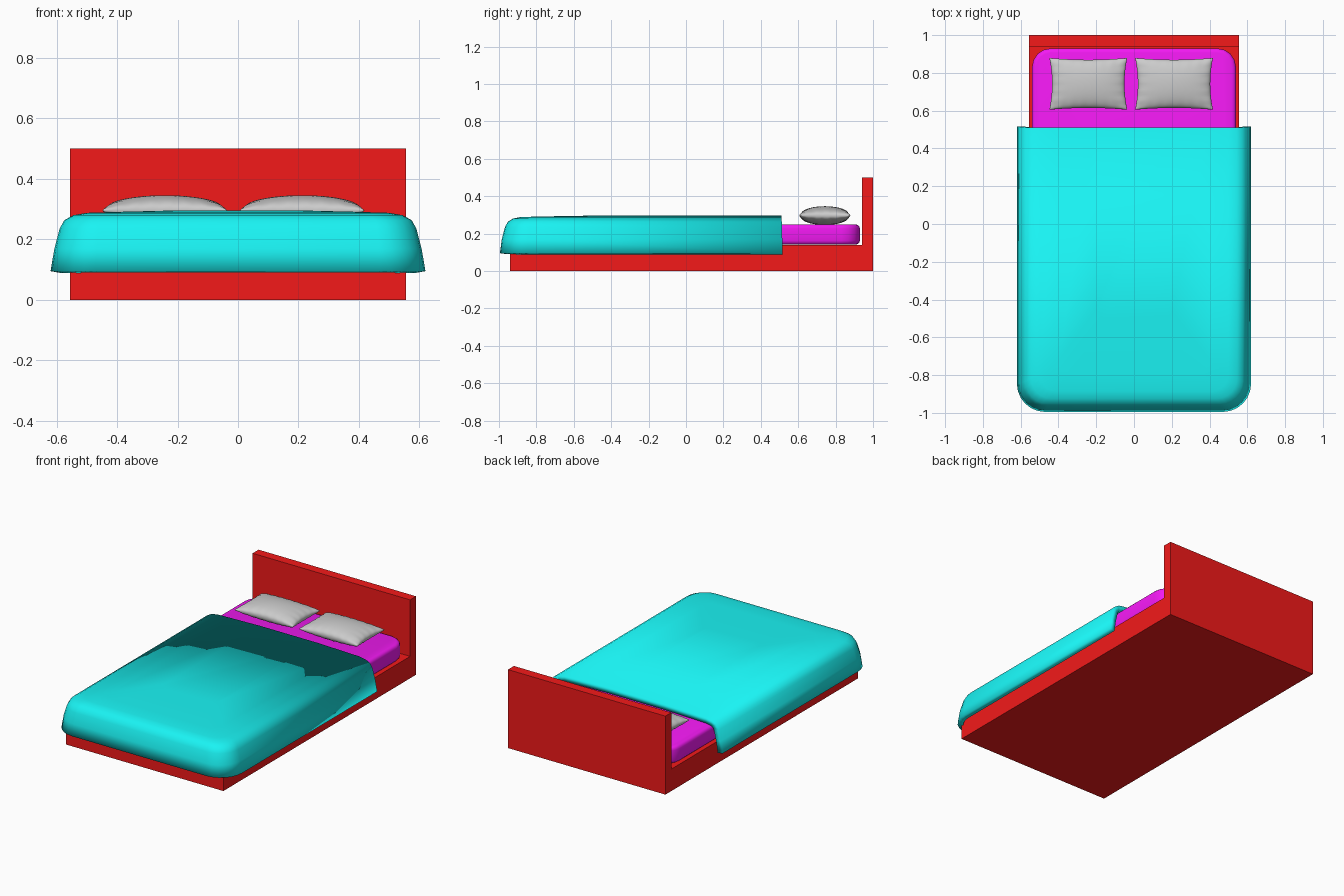
import bpy, bmesh, math

if "Cube" in bpy.data.objects:
    bpy.data.objects.remove(bpy.data.objects["Cube"])


def material(name, rgb):
    m = bpy.data.materials.new(name)
    m.diffuse_color = (*rgb, 1)
    m.use_nodes = True
    m.node_tree.nodes["Principled BSDF"].inputs["Base Color"].default_value = m.diffuse_color
    return m


def make(name, bm, mat=None):
    me = bpy.data.meshes.new(name)
    bm.to_mesh(me)
    bm.free()
    ob = bpy.data.objects.new(name, me)
    bpy.context.collection.objects.link(ob)
    if mat:
        me.materials.append(mat)
    return ob


def smooth(ob, deg):
    bpy.ops.object.select_all(action='DESELECT')
    ob.select_set(True)
    bpy.context.view_layer.objects.active = ob
    bpy.ops.object.shade_smooth_by_angle(angle=math.radians(deg))


red = material("frame_red", (0.9, 0.01, 0.01))
magenta = material("mattress_magenta", (0.9, 0.01, 0.9))
cyan = material("blanket_cyan", (0.01, 0.9, 0.9))

# Frame: L-shaped side profile (base plus headboard) extruded across x
bm = bmesh.new()
profile = [(-0.94, 0), (1, 0), (1, 0.5), (0.94, 0.5), (0.94, 0.14), (-0.94, 0.14)]
face = bm.faces.new([bm.verts.new((-0.555, y, z)) for y, z in profile])
ext = bmesh.ops.extrude_face_region(bm, geom=[face])
bmesh.ops.translate(bm, vec=(1.11, 0, 0),
                    verts=[v for v in ext['geom'] if isinstance(v, bmesh.types.BMVert)])
bmesh.ops.recalc_face_normals(bm, faces=bm.faces[:])
make("bed_frame", bm, red)

# Mattress: box with rounded plan corners, then softened top and bottom rims
bm = bmesh.new()
bmesh.ops.create_cube(bm, size=1)
for v in bm.verts:
    v.co = (v.co.x * 1.08, v.co.y * 1.83 + 0.015, v.co.z * 0.108 + 0.195)
upright = [e for e in bm.edges if abs(e.verts[0].co.z - e.verts[1].co.z) > 0.05]
bmesh.ops.bevel(bm, geom=upright, offset=0.1, segments=4, profile=0.5, affect='EDGES')
rims = [e for e in bm.edges if abs(e.verts[0].co.z - e.verts[1].co.z) < 0.01]
bmesh.ops.bevel(bm, geom=rims, offset=0.022, segments=3, profile=0.5, affect='EDGES')
smooth(make("mattress", bm, magenta), 40)

# Blanket: stacked U-shaped rings (half width, foot y, height, corner radius)
levels = [(0.62, -0.995, 0.095, 0.15), (0.607, -0.985, 0.17, 0.14),
          (0.59, -0.968, 0.235, 0.13), (0.575, -0.952, 0.263, 0.12),
          (0.545, -0.925, 0.28, 0.11), (0.50, -0.885, 0.288, 0.09),
          (0.40, -0.79, 0.291, 0.07), (0.20, -0.50, 0.296, 0.05)]
ARC = 6
bm = bmesh.new()
rings = []
for w, foot, z, r in levels:
    back = 0.517 - 0.03 * (z - 0.095)
    half = [(w, back)]
    for k in range(ARC + 1):
        a = k / ARC * math.pi / 2
        half.append((w - r + r * math.cos(a), foot + r - r * math.sin(a)))
    path = half + [(-x, y) for x, y in reversed(half)]
    rings.append([bm.verts.new((x, y, z)) for x, y in path])
for lo, hi in zip(rings, rings[1:]):
    for i in range(len(lo) - 1):
        bm.faces.new((lo[i], hi[i], hi[i + 1], lo[i + 1]))
bm.faces.new(list(reversed(rings[-1])))
blanket = make("blanket", bm, cyan)
sol = blanket.modifiers.new("thickness", 'SOLIDIFY')
sol.thickness = 0.035
sol.offset = -1
smooth(blanket, 50)


# Pillows: inflated grids with pinched sides, pointed corners and seam wrinkles
def pillow(name, cx):
    n, m = 40, 28
    bm = bmesh.new()
    sheets = []
    for side in (1, -1):
        rows = []
        for i in range(n + 1):
            row = []
            for j in range(m + 1):
                u = math.sin((2 * i / n - 1) * math.pi / 2)
                v = math.sin((2 * j / m - 1) * math.pi / 2)
                x = 0.206 * u * (1 - 0.07 * (1 - v * v))
                y = 0.137 * v * (1 - 0.07 * (1 - u * u))
                puff = (max(0, 1 - u * u) * max(0, 1 - v * v)) ** 0.42
                wrinkle = 1 + 0.10 * (u ** 6 * math.sin(17 * v + cx) + v ** 6 * math.sin(23 * u))
                row.append(bm.verts.new((cx + x, 0.742 + y, 0.296 + side * 0.05 * puff * wrinkle)))
            rows.append(row)
        sheets.append(rows)
    for rows in sheets:
        for i in range(n):
            for j in range(m):
                bm.faces.new((rows[i][j], rows[i + 1][j], rows[i + 1][j + 1], rows[i][j + 1]))
    bmesh.ops.remove_doubles(bm, verts=bm.verts[:], dist=0.0002)
    bmesh.ops.recalc_face_normals(bm, faces=bm.faces[:])
    smooth(make(name, bm), 70)


pillow("pillow_left", -0.242)
pillow("pillow_right", 0.212)
